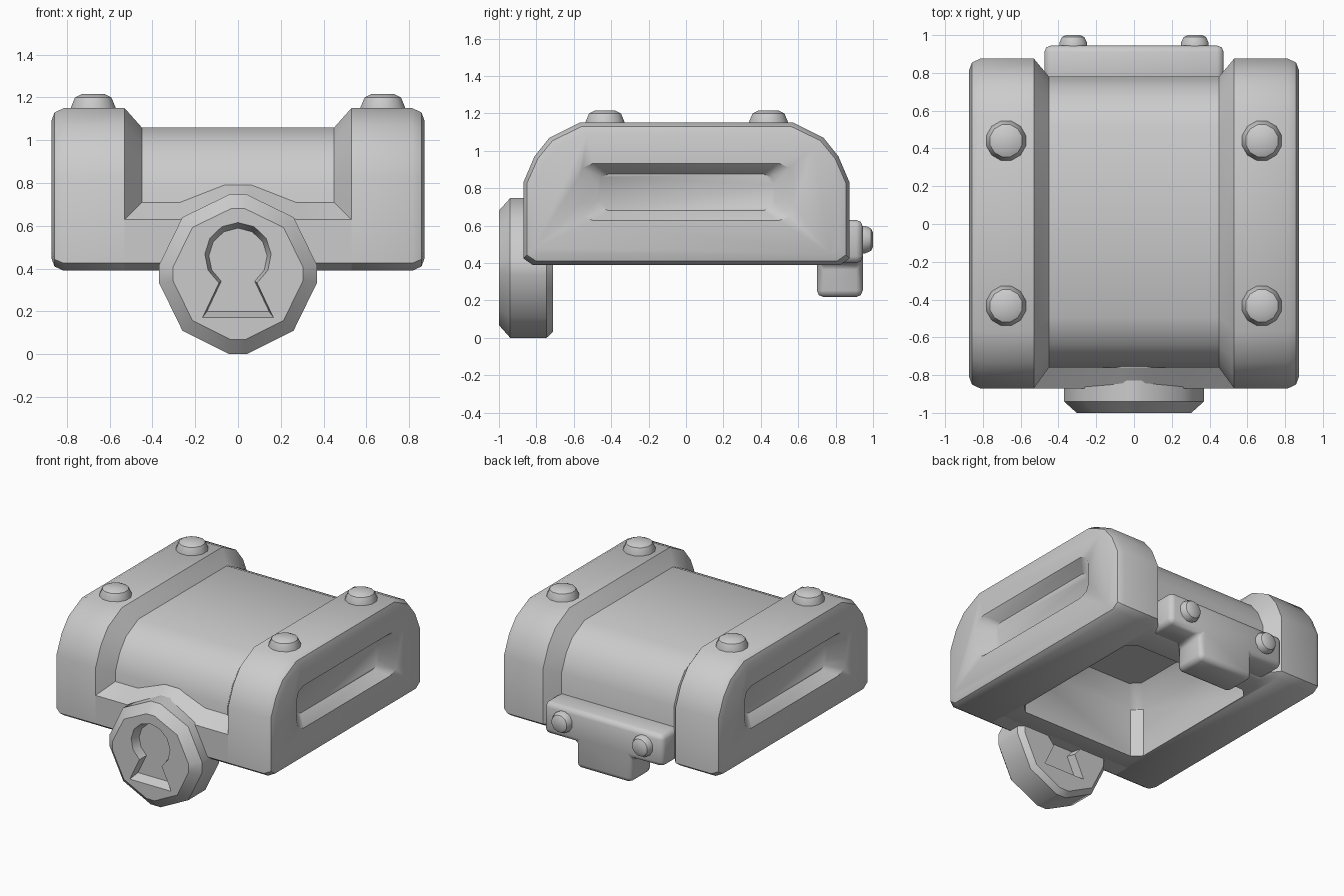
import bpy, bmesh, math

if "Cube" in bpy.data.objects:
    bpy.data.objects.remove(bpy.data.objects["Cube"])


def loft(name, loops, hidden=False):
    """Skin a list of equal-length 3D loops and cap both ends."""
    bm = bmesh.new()
    rings = [[bm.verts.new(p) for p in loop] for loop in loops]
    n = len(rings[0])
    for a, b in zip(rings, rings[1:]):
        for i in range(n):
            bm.faces.new((a[i], a[(i + 1) % n], b[(i + 1) % n], b[i]))
    bm.faces.new(rings[0])
    bm.faces.new(rings[-1])
    bmesh.ops.recalc_face_normals(bm, faces=bm.faces[:])
    me = bpy.data.meshes.new(name)
    bm.to_mesh(me)
    bm.free()
    ob = bpy.data.objects.new(name, me)
    bpy.context.collection.objects.link(ob)
    ob.hide_render = hidden
    return ob


def activate(ob):
    bpy.ops.object.select_all(action='DESELECT')
    ob.select_set(True)
    bpy.context.view_layer.objects.active = ob


def cut(ob, cutters):
    activate(ob)
    for c in cutters:
        m = ob.modifiers.new("cut", 'BOOLEAN')
        m.operation, m.solver, m.object = 'DIFFERENCE', 'EXACT', c
        bpy.ops.object.modifier_apply(modifier=m.name)
    for c in cutters:
        bpy.data.objects.remove(c)


def smooth(ob, angle=35):
    activate(ob)
    bpy.ops.object.shade_smooth_by_angle(angle=math.radians(angle))


def round_rect(w0, w1, h0, h1, r, segs=2):
    """Rectangle with corners rounded in a few segments."""
    pts = []
    for k, (a, b) in enumerate(((w1 - r, h1 - r), (w0 + r, h1 - r),
                                (w0 + r, h0 + r), (w1 - r, h0 + r))):
        for i in range(segs + 1):
            t = math.pi / 2 * (k + i / segs)
            pts.append((a + r * math.cos(t), b + r * math.sin(t)))
    return pts


# Arched lid profile (y, z), lofted along x: raised side bands, sunken middle
PROFILE = [(-.82, .39), (-.87, .425), (-.87, .83), (-.81, .97), (-.73, 1.07), (-.57, 1.15),
           (.575, 1.15), (.735, 1.07), (.815, .97), (.875, .83), (.875, .425), (.825, .39)]


def station(x, y0=-.87, y1=.875, z0=.39, z1=1.15):
    return [(x, y0 + (y + .87) / 1.745 * (y1 - y0), z0 + (z - .39) / .76 * (z1 - z0))
            for y, z in PROFILE]


RANGES = [(.873, (-.81, .815, .45, 1.09)), (.858, (-.85, .855, .41, 1.13)),
          (.815, (-.87, .875, .39, 1.15)), (.53, (-.87, .875, .39, 1.15)),
          (.45, (-.76, .78, .39, 1.06))]
lid = loft("lid_body", [station(-x, *r) for x, r in RANGES] +
           [station(x, *r) for x, r in reversed(RANGES)])

# Hollow underside and side slots
cutters = [loft("cavity_cutter", [[(x, y, z) for x, y in round_rect(-w, w, -d, d, .06, 1)]
           for w, d, z in ((.51, .57, .3), (.51, .57, .74), (.41, .47, .86))], True)]
for s in (-1, 1):
    outer = round_rect(-.588, .588, .622, .938, .085)
    inner = round_rect(-.47, .47, .68, .875, .055)
    cutters.append(loft("slot_cutter", [[(s * .88, y, z) for y, z in outer],
                                        [(s * .79, y, z) for y, z in inner]], True))
cut(lid, cutters)
smooth(lid, 40)


# Front rail rising around the lock, with a sloped upper edge
def rail_loop(y, dz, low):
    half = [(.53, low), (.53, .63 + dz), (.27, .63 + dz), (.06, .72 + dz * .9)]
    return [(x, y, z) for x, z in half] + [(-x, y, z) for x, z in reversed(half)]


smooth(loft("front_rail", [rail_loop(-.87, 0, .425), rail_loop(-.82, .036, .39),
                           rail_loop(-.76, .08, .39), rail_loop(-.70, .08, .39)]), 25)

# Lock disc with a keyhole on both faces
half = [(.04, .0), (.26, .11), (.37, .335), (.37, .415), (.26, .64), (.04, .747)]
disc = half + [(-x, z) for x, z in reversed(half)]


def scaled(pts, s, y, cz):
    return [(x * s, y, cz + (z - cz) * s) for x, z in pts]


lock = loft("lock_disc", [scaled(disc, s, y, .375) for s, y in
            ((.82, -1), (1, -.94), (1, -.745), (.91, -.71))])
key = [(.155 * math.cos(math.radians(a)), .46 + .155 * math.sin(math.radians(a)))
       for a in range(-55, 236, 29)] + [(-.165, .172), (.165, .172)]
cut(lock, [loft("keyhole_cutter", [scaled(key, 1.02, -.855 + s * .155, .40),
                                   scaled(key, .88, -.855 + s * .08, .40)], True)
           for s in (-1, 1)])
smooth(lock, 40)


# Hinge plate and its tongue at the back, as one T-shaped bevelled block
tee = [(.475, .40), (.475, .63), (-.475, .63), (-.475, .40),
       (-.22, .40), (-.22, .218), (.22, .218), (.22, .40)]
hinge = loft("hinge_plate", [[(x, y, z) for x, z in tee] for y in (.70, .945)])
b = hinge.modifiers.new("bevel", 'BEVEL')
b.width, b.segments, b.use_clamp_overlap = .035, 2, False
activate(hinge)
bpy.ops.object.modifier_apply(modifier="bevel")
smooth(hinge, 50)


# Rivets: four on the bands, two on the hinge
def rivet(name, place, steps, n=12):
    rings = []
    for r, h in steps:
        rings.append([place(r * math.cos(t), r * math.sin(t), h)
                      for t in (2 * math.pi * (i + .5) / n for i in range(n))])
    smooth(loft(name, rings), 32)


for s in (-1, 1):
    for t in (-1, 1):
        rivet("band_rivet", lambda a, c, h: (s * .677 + a, t * .437 + .004 + c, 1.15 + h),
              ((.108, -.02), (.108, .004), (.088, .05), (.055, .066)))
    rivet("hinge_rivet", lambda a, c, h: (s * .322 + a, .945 + h, .525 + c),
          ((.076, -.02), (.076, .014), (.062, .044), (.04, .055)))
